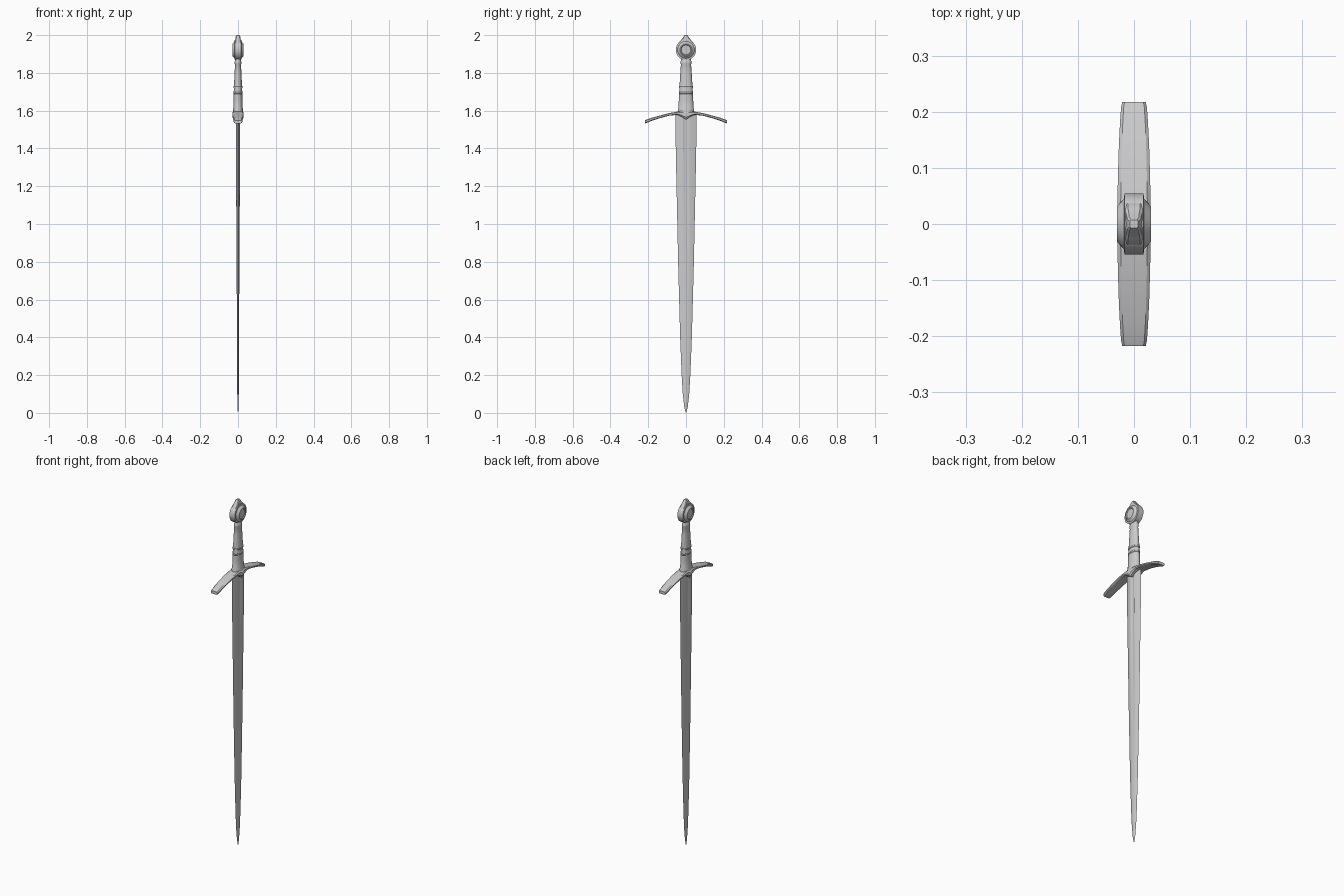
import bpy, math

if "Cube" in bpy.data.objects:
    bpy.data.objects.remove(bpy.data.objects["Cube"])


def make(name, verts, faces, angle=30):
    me = bpy.data.meshes.new(name)
    me.from_pydata(verts, [], faces)
    ob = bpy.data.objects.new(name, me)
    bpy.context.collection.objects.link(ob)
    bpy.ops.object.select_all(action='DESELECT')
    ob.select_set(True)
    bpy.context.view_layer.objects.active = ob
    bpy.ops.object.mode_set(mode='EDIT')
    bpy.ops.mesh.select_all(action='SELECT')
    bpy.ops.mesh.normals_make_consistent(inside=False)
    bpy.ops.object.mode_set(mode='OBJECT')
    bpy.ops.object.shade_smooth_by_angle(angle=math.radians(angle))
    return ob


def loft(name, rings, angle=30):
    """Skin a list of equal-length rings and cap both ends."""
    n = len(rings[0])
    verts = [p for r in rings for p in r]
    faces = [(i * n + j, i * n + (j + 1) % n, (i + 1) * n + (j + 1) % n, (i + 1) * n + j)
             for i in range(len(rings) - 1) for j in range(n)]
    faces += [tuple(range(n)), tuple(range(len(verts) - n, len(verts)))]
    return make(name, verts, faces, angle)


def oval(rx, ry, z, n=20):
    return [(rx * math.cos(2 * math.pi * k / n), ry * math.sin(2 * math.pi * k / n), z)
            for k in range(n)]


# blade: double-edged section whose shallow fuller fades out below the middle
def blade_ring(z, w, t, fuller):
    half = [(0, w), (t * 0.85, w * 0.5), (t, w * 0.27), (t - fuller, w * 0.12),
            (t - fuller, -w * 0.12), (t, -w * 0.27), (t * 0.85, -w * 0.5), (0, -w)]
    ring = half + [(-x, y) for x, y in reversed(half[1:-1])]
    return [(x, y, z) for x, y in ring]


blade_stations = [(0.003, 0.002, 0.001, 0), (0.03, 0.009, 0.003, 0), (0.10, 0.017, 0.004, 0),
                  (0.20, 0.023, 0.005, 0), (0.40, 0.031, 0.006, 0), (0.77, 0.041, 0.007, 0),
                  (1.05, 0.047, 0.009, 0.003), (1.38, 0.054, 0.011, 0.004),
                  (1.59, 0.056, 0.012, 0.004)]
loft("blade", [blade_ring(*s) for s in blade_stations])

# crossguard: bevelled bar arching down to both tips, with a point over the blade
guard_half = [(0, 1.600, 1.553, 0.030), (0.02, 1.599, 1.566, 0.030), (0.045, 1.595, 1.578, 0.0295),
              (0.09, 1.587, 1.573, 0.0285), (0.14, 1.574, 1.560, 0.027),
              (0.18, 1.563, 1.547, 0.025), (0.208, 1.553, 1.535, 0.023), (0.217, 1.549, 1.533, 0.021)]
guard_stations = [(-y, a, b, w) for y, a, b, w in reversed(guard_half[1:])] + guard_half


def guard_ring(y, top, bot, w):
    c = (top - bot) * 0.25
    side = [(w * 0.8, top), (w, top - c), (w, bot + c), (w * 0.8, bot)]
    return [(x, y, z) for x, z in side] + [(-x, y, z) for x, z in reversed(side)]


loft("crossguard", [guard_ring(*s) for s in guard_stations])

# grip: tapering oval handle with a collar and two raised bands
grip_stations = [(0.027, 0.043, 1.585), (0.027, 0.043, 1.608), (0.025, 0.040, 1.615),
                 (0.024, 0.038, 1.66), (0.022, 0.035, 1.72), (0.018, 0.030, 1.80),
                 (0.016, 0.027, 1.845), (0.018, 0.029, 1.850), (0.018, 0.029, 1.860),
                 (0.015, 0.026, 1.866), (0.015, 0.026, 1.885)]
loft("grip", [oval(*s) for s in grip_stations])
for i, (z, rx, ry) in enumerate([(1.695, 0.0225, 0.036), (1.725, 0.0215, 0.0345)]):
    profile = [(0, -0.007), (0.0022, -0.004), (0.0022, 0.004), (0, 0.007)]
    loft(f"grip_band_{i + 1}", [oval(rx + d, ry + d, z + h) for d, h in profile])

# pommel: wheel turned about the x axis, with bevelled bosses and sunken centres
wheel = [(0.026, 0.025), (0.030, 0.028), (0.030, 0.032), (0.018, 0.045), (0.017, 0.054)]
wheel += [(-x, r) for x, r in reversed(wheel)]
loft("pommel", [[(x, y, 1.922 + z) for y, z, _ in oval(r, r, 0, 32)] for x, r in wheel], 25)

# peened cap: concave saddle rising to a small button
cap_stations = [(0.016, 0.042, 1.945), (0.016, 0.037, 1.963), (0.015, 0.026, 1.974),
                (0.013, 0.018, 1.984), (0.012, 0.012, 1.993), (0.007, 0.007, 2.0)]


def cap_ring(x, y, z):
    c = x * 0.3
    q = [(x, y - c), (x - c, y)]
    return ([(a, b, z) for a, b in q] + [(-a, b, z) for a, b in reversed(q)]
            + [(-a, -b, z) for a, b in q] + [(a, -b, z) for a, b in reversed(q)])


loft("pommel_cap", [cap_ring(*s) for s in cap_stations])
